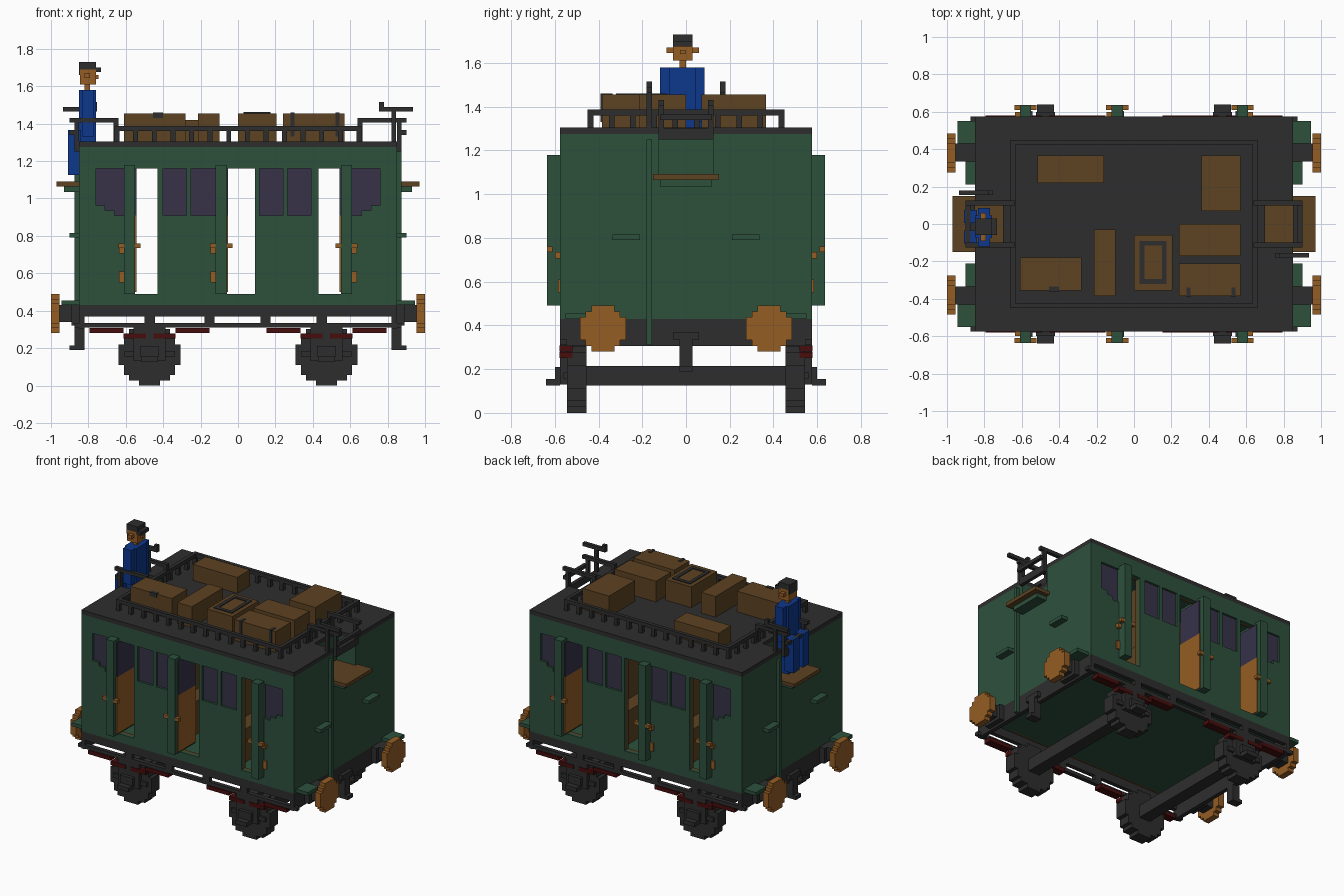
import bpy
import math

if "Cube" in bpy.data.objects:
    bpy.data.objects.remove(bpy.data.objects["Cube"])


def material(name, *rgb):
    m = bpy.data.materials.new(name)
    m.use_nodes = True
    m.diffuse_color = (*rgb, 1)
    m.node_tree.nodes["Principled BSDF"].inputs["Base Color"].default_value = (*rgb, 1)
    return m


GREEN = material("coach green", .026, .082, .046)
BLACK = material("iron black", .027, .027, .027)
WOOD = material("brown wood", .11, .056, .016)
BRASS = material("brass orange", .30, .11, .018)
GLASS = material("violet glass", .038, .032, .066)
RED = material("dark red", .062, .004, .004)
BLUE = material("uniform blue", .004, .038, .26)

V = .026  # block size of the style


def part(name, mat, boxes):
    """One object made of boxes given as (x0, x1, y0, y1, z0, z1)."""
    verts, faces = [], []
    for x0, x1, y0, y1, z0, z1 in boxes:
        n = len(verts)
        verts += [(x, y, z) for x in (x0, x1) for y in (y0, y1) for z in (z0, z1)]
        for f in ("0132", "4675", "0451", "2376", "0264", "1573"):
            faces.append([n + int(c) for c in f])
    mesh = bpy.data.meshes.new(name)
    mesh.from_pydata(verts, [], faces)
    mesh.materials.append(mat)
    ob = bpy.data.objects.new(name, mesh)
    bpy.context.collection.objects.link(ob)
    return ob


def flip_x(bs):
    return bs + [(-b, -a, *r) for a, b, *r in bs]


def flip_y(bs):
    return bs + [(a, b, -d, -c, e, f) for a, b, c, d, e, f in bs]


def four(bs):
    return flip_x(flip_y(bs))


def spin(bs):
    return bs + [(-b, -a, -d, -c, e, f) for a, b, c, d, e, f in bs]


def disc(r):
    """Rows (u0, u1, v0, v1) of a stepped circle, centred on the origin."""
    n = max(4, round(r / V))
    s = r / n
    rows = []
    for i in range(-n, n):
        t = (i + .5) * s
        h = max(1, round(math.sqrt(r * r - t * t) / s)) * s
        rows.append((-h, h, i * s, i * s + s))
    return rows


# Body: side walls with openings, wooden lining, floor and ceiling
L, W, BASE, TOP = .85, .575, .43, 1.275
SILL, HEAD = .91, 1.16
windows = [(-.76, -.61), (-.40, -.275), (-.25, -.12), (.115, .24), (.265, .39), (.61, .76)]
doorways = [(-.55, -.43), (-.06, .09), (.43, .55)]
openings = sorted([(a, b, SILL) for a, b in windows] + [(a, b, .49) for a, b in doorways])


def wall(y0, y1, x_end):
    out, x = [], -x_end
    for a, b, low in openings:
        out += [(x, a, y0, y1, BASE, TOP), (a, b, y0, y1, BASE, low), (a, b, y0, y1, HEAD, TOP)]
        x = b
    return out + [(x, x_end, y0, y1, BASE, TOP)]


part("side_walls", GREEN, flip_y(wall(W - .025, W, L)))
part("wall_lining", WOOD, flip_y(wall(W - .045, W - .025, L - .03)))
part("window_panes", GLASS, flip_y([(a, b, W - .035, W - .015, SILL, HEAD) for a, b in windows]))
steps = []
for i in range(3):
    steps.append((.61 + .05 * i, .76, W - .025, W, SILL + V * i, SILL + V * (i + 1)))
part("window_corner_steps", GREEN, four([(a + .05, *r) for a, *r in steps[:2]]))
part("floor_and_ceiling", GREEN, [(-L, L, -W + .025, W - .025, BASE, .48),
                                  (-.7, .7, -W + .025, W - .025, 1.25, TOP)])

# End walls with the open brake seat niche
N, SEAT = .125, 1.065
part("end_walls", GREEN, flip_x([
    (L - .03, L, -W + .025, W - .025, BASE, SEAT),
    (L - .03, L, N, W - .025, SEAT, TOP), (L - .03, L, -W + .025, -N, SEAT, TOP),
    (.68, .70, -N, N, SEAT, TOP)] + flip_y([(.68, L, N, N + .02, SEAT, TOP)])))
part("brake_seats", WOOD, flip_x([(.70, .97, -N, N, SEAT, SEAT + V),
                                  (L, .97, -.15, .15, SEAT, SEAT + V)]))
part("seat_brackets", GREEN, flip_x([(L, .93, -.12, .12, SEAT - .03, SEAT)]))

# Compartment partitions and benches
part("partitions", WOOD, flip_x([(.245, .26, -.53, .53, .48, 1.25)]))
part("benches", WOOD, flip_x([(.14, .37, -.53, .53, .48, .72), (.65, .82, -.53, .53, .48, .72)]))

# Open doors with panes, panels and handles
doors, panels, panes, handles = [], [], [], []
for a, b, s in [(-.61, -.55, 1), (-.12, -.06, 1), (.55, .61, -1)]:
    inner, outer = (b, a) if s > 0 else (a, b)
    doors.append((a, b, .40, .612, .49, 1.18))
    face = sorted((inner, inner + s * .006))
    panels.append((*face, .40, .605, .50, SILL))
    panes.append((*face, .41, .60, SILL, HEAD))
    for x, d in ((inner, s), (outer, -s)):
        handles.append((*sorted((x, x + d * .03)), .61, .635, .735, .76))
    handles.append((*sorted((outer, outer - s * V)), W, .60, .705, .735))
    handles.append((*sorted((outer, outer - s * V)), W, .585, .55, .61))
part("doors", GREEN, flip_y(doors + [(a, b, .61, .635, .49, 1.18) for a, b, *r in doors]))
part("door_panels", BRASS, flip_y(panels))
part("door_panes", GLASS, flip_y(panes))
part("door_handles", BRASS, flip_y(handles))

# Roof with railing
part("roof", BLACK, [(-.70, .70, -W, W, TOP, 1.305)] + four([(.70, L, N, W, TOP, 1.305)]))
RX, RY, R0, R1 = .66, .45, 1.36, 1.387
rail = flip_y([(-RX, RX, RY - V, RY, R0, R1)]) + flip_x([(RX - V, RX, -RY, RY, R0, R1)])
for i in range(14):
    x = -RX + i * (2 * RX - V) / 13
    rail += flip_y([(x, x + V, RY - V, RY, 1.30, R0)])
for i in range(1, 9):
    y = -RY + i * (2 * RY - V) / 9
    rail += flip_x([(RX - V, RX, y, y + V, 1.30, R0)])
part("roof_railing", BLACK, rail)

# Luggage
luggage = {
    "low_crate": (-.515, -.16, .22, .365, 1.42), "square_crate": (.36, .57, .07, .365, 1.455),
    "latched_case": (-.61, -.28, -.355, -.18, 1.455), "narrow_case": (-.215, -.10, -.385, -.03, 1.455),
    "strapped_case": (0, .205, -.355, -.06, 1.455), "inner_trunk": (.24, .57, -.17, 0, 1.455),
    "outer_trunk": (.24, .57, -.385, -.21, 1.455)}
for name, (a, b, c, d, top) in luggage.items():
    part(name, WOOD, [(a, b, c, d, 1.30, top)])
T = 1.455
part("luggage_straps", BLACK, [
    (.03, .055, -.32, -.09, T, T + .006), (.15, .175, -.32, -.09, T, T + .006),
    (.055, .15, -.32, -.295, T, T + .006), (.055, .15, -.115, -.09, T, T + .006),
    (-.455, -.40, -.361, -.335, T - .025, T + .004)]
    + [(x, x + .022, -.391, -.34, 1.33, T + .004) for x in (.28, .52)])

# Brake gear: arm rails, crank and pipe at each end
part("brake_gear", BLACK, spin(
    flip_y([(.64, .90, .10, .125, 1.405, 1.43), (.64, .665, .10, .125, 1.30, 1.405),
            (L, .875, .10, .125, 1.25, 1.405)]) + [
        (.875, .90, -.12, .12, 1.34, 1.365), (L, .875, -.12, .12, 1.25, 1.30),
        (.82, .845, -.18, -.155, 1.30, 1.465), (.755, .935, -.18, -.155, 1.465, 1.49),
        (.755, .78, -.18, -.155, 1.49, 1.515)]))
part("brake_pipes", GREEN, spin([(L, .875, -.18, -.155, .31, 1.25)]))
part("end_steps", GREEN, four([(L, .945, .43, .55, .43, .455), (L, .90, .21, .335, .79, .815)]))

# Underframe
frame = [(-L, L, W - .03, W, .37, BASE), (-.875, .875, W - .03, W, .31, .335)]
frame += [(x, x + .055, W - .03, W, .33, .37) for x in (-.50, -.18, .12, .42)]
part("sole_bars", BLACK, flip_y(frame))
part("end_beams", BLACK, flip_x([(L - .03, L, -W, W, .305, BASE)]))
part("couplings", BLACK, flip_x([(L, .875, -.06, .06, .335, .37), (.82, .875, -.03, .03, .21, .34),
                                 (.82, .90, -.03, .03, .19, .215)]))

# Buffers
plates = [(.955, 1, .38 + u0, .38 + u1, .385 + v0, .385 + v1) for u0, u1, v0, v1 in disc(.105)]
part("buffer_plates", BRASS, four(plates))
part("buffer_shafts", BLACK, four([(L, .955, .335, .43, .34, .43), (L, .89, .31, .455, .32, .43)]))

# Wheels, axles, axle boxes and leaf springs
WX, R = .473, .165
wheels = [(WX + u0, WX + u1, .455, .545, R + v0, R + v1) for u0, u1, v0, v1 in disc(R)]
part("wheels", BLACK, four(wheels))
part("axles", BLACK, flip_x([(WX - .045, WX + .045, -.46, .46, .125, .215)]))
part("axle_boxes", BLACK, four([
    (WX - .085, WX + .085, .54, W, .13, .31), (WX - .135, WX + .135, .54, .56, .155, .185),
    (WX - .045, WX + .045, W, .64, .125, .155), (WX - .05, WX + .05, W, .60, .155, .21)]))
springs = []
for s in (-1, 1):
    for near, far, z in ((.02, .14, .25), (.14, .32, .28)):
        springs.append((*sorted((WX + s * near, WX + s * far)), .52, W + .004, z, z + .028))
part("leaf_springs", RED, four(springs))

# Seated brakeman
PX, PY = -.805, -.015
part("brakeman_uniform", BLUE, [
    (PX - .045, PX + .045, PY - .06, PY + .06, SEAT + V, 1.58),
    (PX - .03, PX + .035, PY - .105, PY + .10, 1.33, 1.58)]
    + [(-.91, -.84, PY + y - .035, PY + y + .035, 1.125, 1.365) for y in (-.055, .055)])
part("brakeman_head", BRASS, [
    (PX - .015, PX + .015, PY - .015, PY + .015, 1.58, 1.61),
    (PX - .04, PX + .045, PY - .045, PY + .045, 1.61, 1.69),
    (PX - .015, PX + .015, PY - .075, PY + .075, 1.645, 1.67),
    (PX + .045, PX + .06, PY - .012, PY + .012, 1.64, 1.66)])
part("brakeman_hat", BLACK, [
    (PX - .045, PX + .045, PY - .045, PY + .045, 1.69, 1.73),
    (PX - .045, PX - .03, PY - .045, PY + .045, 1.66, 1.69),
    (PX + .03, PX + .072, PY - .045, PY + .045, 1.675, 1.70)])
